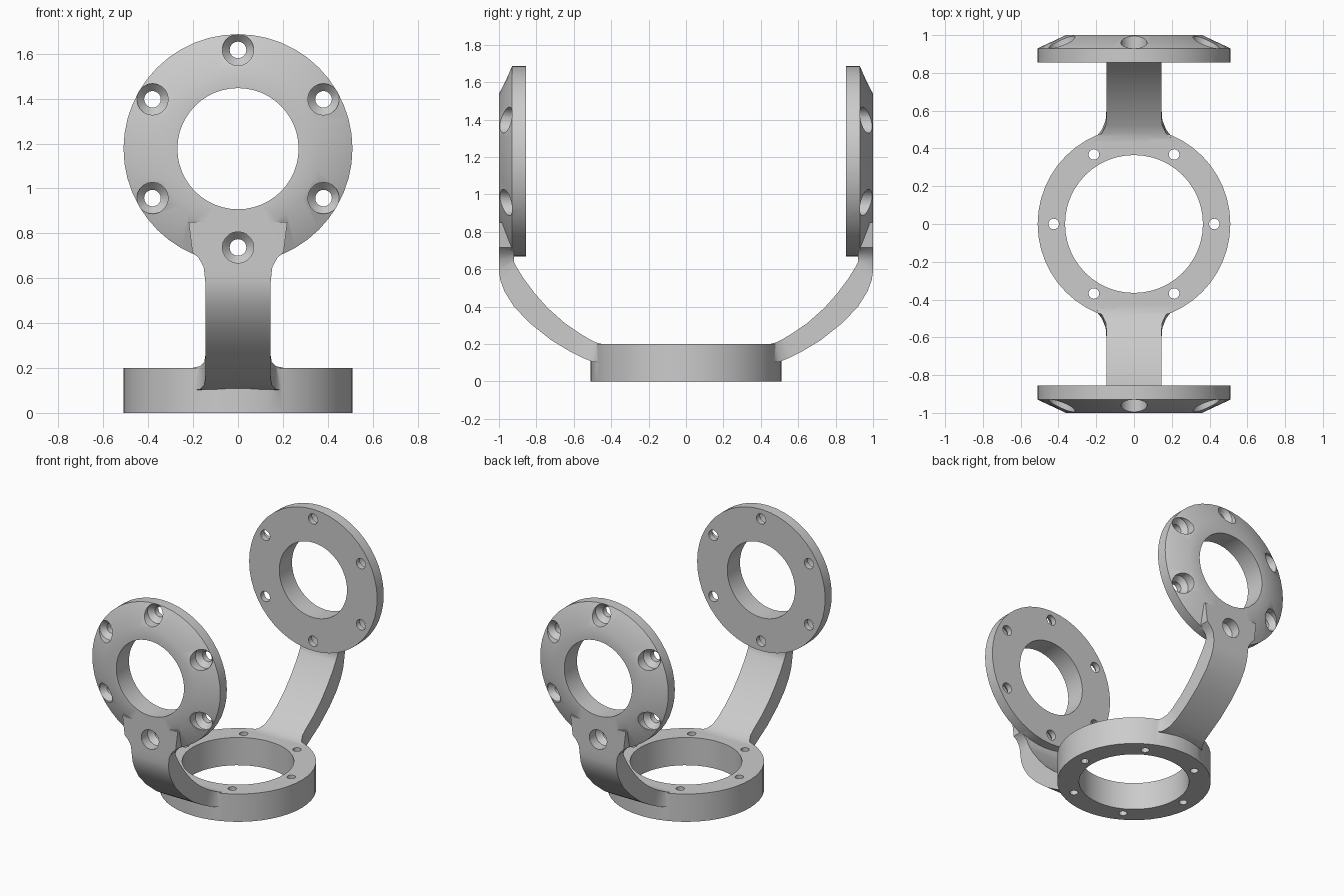
import bpy, bmesh, math
from mathutils import Matrix

if "Cube" in bpy.data.objects:
    bpy.data.objects.remove(bpy.data.objects["Cube"])


def finish(bm, name, matrix):
    bmesh.ops.remove_doubles(bm, verts=bm.verts, dist=1e-6)
    bmesh.ops.recalc_face_normals(bm, faces=bm.faces)
    bm.transform(matrix)
    me = bpy.data.meshes.new(name)
    bm.to_mesh(me)
    bm.free()
    ob = bpy.data.objects.new(name, me)
    bpy.context.collection.objects.link(ob)
    return ob


def lathe(name, profile, n, matrix=Matrix(), closed=True):
    """Revolve (radius, height) points about local z."""
    bm = bmesh.new()
    rows = [[bm.verts.new((r * math.cos(2 * math.pi * i / n), r * math.sin(2 * math.pi * i / n), h))
             for r, h in profile] for i in range(n)]
    m = len(profile)
    for i in range(n):
        a, b = rows[i], rows[(i + 1) % n]
        for j in range(m if closed else m - 1):
            k = (j + 1) % m
            bm.faces.new((a[j], b[j], b[k], a[k]))
    return finish(bm, name, matrix)


def loft_arm(name, stations, matrix):
    """Stations: outer (y, z), inner (y, z), half width."""
    bm = bmesh.new()
    rows = [[bm.verts.new(p) for p in ((-w, oy, oz), (w, oy, oz), (w, iy, iz), (-w, iy, iz))]
            for oy, oz, iy, iz, w in stations]
    for a, b in zip(rows, rows[1:]):
        for j in range(4):
            k = (j + 1) % 4
            bm.faces.new((a[j], a[k], b[k], b[j]))
    bm.faces.new(rows[0])
    bm.faces.new(rows[-1])
    return finish(bm, name, matrix)


def combine(target, other, op):
    mod = target.modifiers.new(op, 'BOOLEAN')
    mod.object, mod.operation, mod.solver = other, op, 'EXACT'
    bpy.context.view_layer.objects.active = target
    bpy.ops.object.modifier_apply(modifier=mod.name)
    bpy.data.objects.remove(other)


ARM = [  # from the base ring up to the flange pad
    (-0.40, 0.10, -0.40, 0.20, 0.27),
    (-0.43, 0.10, -0.43, 0.20, 0.27),
    (-0.455, 0.10, -0.45, 0.20, 0.205),
    (-0.50, 0.105, -0.48, 0.208, 0.17),
    (-0.55, 0.125, -0.52, 0.228, 0.15),
    (-0.62, 0.16, -0.57, 0.258, 0.145),
    (-0.72, 0.22, -0.65, 0.313, 0.145),
    (-0.837, 0.313, -0.74, 0.393, 0.145),
    (-0.92, 0.40, -0.81, 0.472, 0.145),
    (-0.97, 0.48, -0.87, 0.553, 0.145),
    (-0.993, 0.54, -0.905, 0.61, 0.145),
    (-1.0, 0.59, -0.92, 0.64, 0.146),
    (-1.0, 0.65, -0.92, 0.665, 0.153),
    (-1.0, 0.69, -0.92, 0.69, 0.175),
    (-1.0, 0.715, -0.92, 0.715, 0.203),
    (-1.0, 0.85, -0.92, 0.85, 0.22),
]

# base ring
body = lathe("double_flange_bracket", [(0.365, 0), (0.51, 0), (0.51, 0.2), (0.365, 0.2)], 48)

CZ = 1.177
for turn in (0, math.pi):
    spin = Matrix.Rotation(turn, 4, 'Z')
    stand = spin @ Matrix.Translation((0, 0, CZ)) @ Matrix.Rotation(math.pi / 2, 4, 'X')
    # curved arm and upright chamfered flange
    combine(body, loft_arm("arm", ARM, spin), 'UNION')
    flange = lathe("flange", [(0.27, 0.855), (0.51, 0.855), (0.51, 0.93), (0.36, 1.0), (0.27, 1.0)], 48, stand)
    combine(body, flange, 'UNION')
    # countersunk screw holes
    for k in range(6):
        a = math.radians(90 + 60 * k)
        at = stand @ Matrix.Translation((0.44 * math.cos(a), 0.44 * math.sin(a), 0))
        cut = lathe("screw_cutter", [(0, 0.8), (0.037, 0.8), (0.037, 0.895), (0.07, 0.93), (0.07, 1.05), (0, 1.05)],
                    20, at, closed=False)
        combine(body, cut, 'DIFFERENCE')

# plain holes in the base ring
for k in range(6):
    a = math.radians(60 * k)
    at = Matrix.Translation((0.425 * math.cos(a), 0.425 * math.sin(a), 0))
    cut = lathe("base_cutter", [(0, -0.1), (0.028, -0.1), (0.028, 0.4), (0, 0.4)], 16, at, closed=False)
    combine(body, cut, 'DIFFERENCE')

bpy.ops.object.select_all(action='DESELECT')
body.select_set(True)
bpy.context.view_layer.objects.active = body
bpy.ops.object.shade_smooth_by_angle(angle=math.radians(35))
